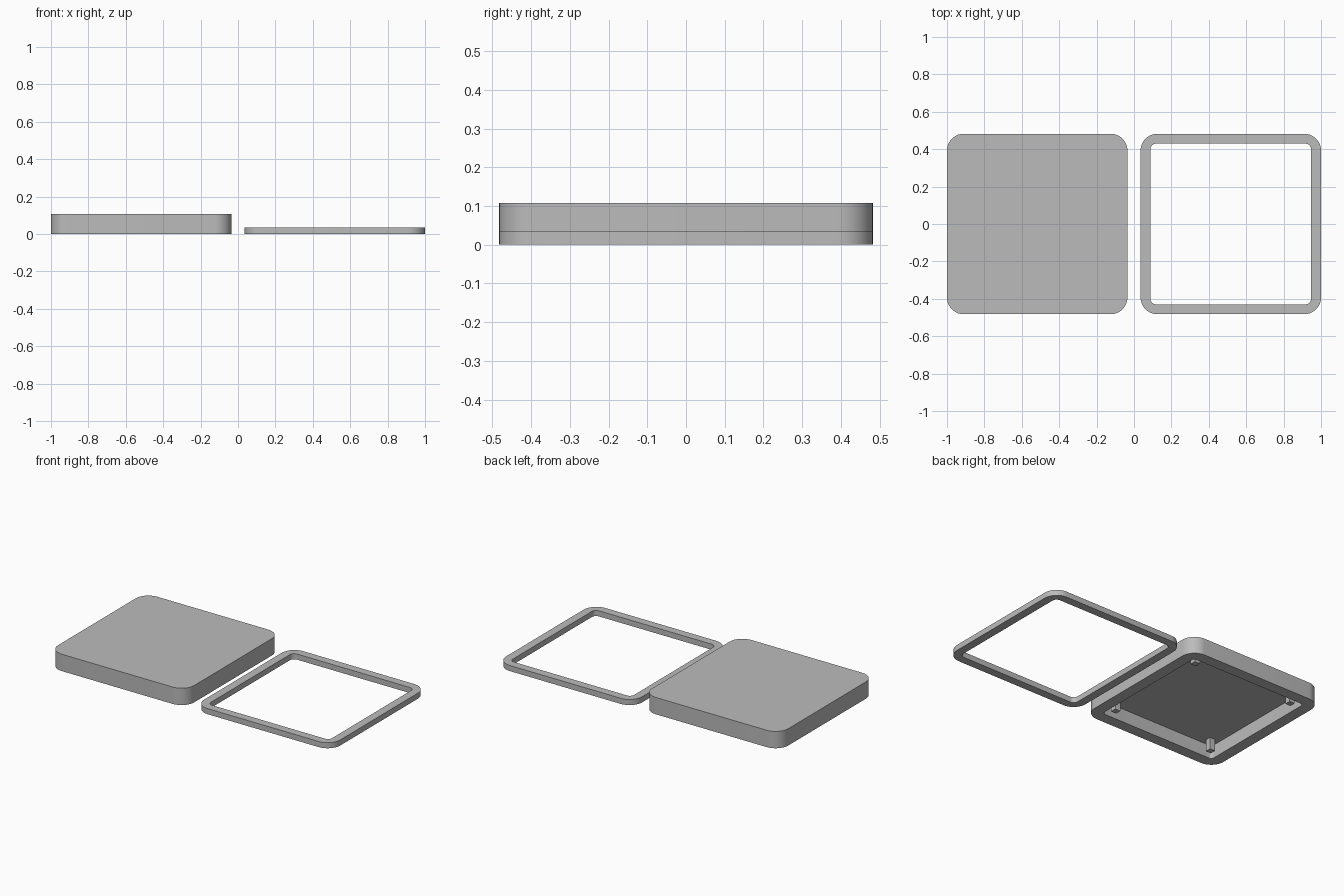
import bpy
import bmesh
from math import cos, sin, pi, radians

cube = bpy.data.objects.get("Cube")
if cube:
    bpy.data.objects.remove(cube, do_unlink=True)

grey = bpy.data.materials.new("plain grey")
grey.use_nodes = True
grey.diffuse_color = (0.5, 0.5, 0.5, 1)
grey.node_tree.nodes["Principled BSDF"].inputs["Base Color"].default_value = (0.5, 0.5, 0.5, 1)

HALF = 0.4825       # half width of both parts
CENTRE = 0.5175     # distance of each part from the middle
CORNER = 0.09
STEPS = 12          # segments per rounded corner


def rounded_loop(bm, half, radius, z):
    """Ring of vertices around a rounded square."""
    verts = []
    for quarter in range(4):
        mid = (quarter + 0.5) * pi / 2
        cx = (half - radius) * (1 if cos(mid) > 0 else -1)
        cy = (half - radius) * (1 if sin(mid) > 0 else -1)
        for i in range(STEPS + 1):
            a = (quarter + i / STEPS) * pi / 2
            verts.append(bm.verts.new((cx + radius * cos(a), cy + radius * sin(a), z)))
    return verts


def build(name, x, rings, closed):
    """Skin rings in order; join the ends, or cap them both."""
    bm = bmesh.new()
    loops = [rounded_loop(bm, *ring) for ring in rings]
    pairs = list(zip(loops, loops[1:]))
    if closed:
        pairs.append((loops[-1], loops[0]))
    else:
        bm.faces.new(loops[0])
        bm.faces.new(loops[-1])
    for a, b in pairs:
        n = len(a)
        for i in range(n):
            j = (i + 1) % n
            bm.faces.new((a[i], a[j], b[j], b[i]))
    bmesh.ops.recalc_face_normals(bm, faces=bm.faces)
    finish(bm, name, (x, 0, 0))


def finish(bm, name, location):
    mesh = bpy.data.meshes.new(name)
    bm.to_mesh(mesh)
    bm.free()
    mesh.materials.append(grey)
    obj = bpy.data.objects.new(name, mesh)
    obj.location = location
    bpy.context.collection.objects.link(obj)
    bpy.ops.object.select_all(action="DESELECT")
    obj.select_set(True)
    bpy.context.view_layer.objects.active = obj
    bpy.ops.object.shade_smooth_by_angle(angle=radians(30))


# Hollow case, open at the bottom
TOP, CEILING = 0.108, 0.085
build("case_shell", -CENTRE,
      [(HALF, CORNER, TOP), (HALF, CORNER, 0), (0.41, 0.02, 0), (0.41, 0.02, CEILING)],
      closed=False)

# Corner posts hanging from the inside of the case
POST, POST_BOTTOM, POST_OFFSET = 0.038, 0.01, 0.356
for sx, side in ((-1, "right"), (1, "left")):
    for sy, end in ((-1, "front"), (1, "back")):
        bm = bmesh.new()
        bmesh.ops.create_cube(bm, size=1)
        bmesh.ops.scale(bm, vec=(POST, POST, CEILING - POST_BOTTOM), verts=bm.verts)
        finish(bm, f"post_{end}_{side}",
               (-CENTRE + sx * POST_OFFSET, sy * POST_OFFSET, (CEILING + POST_BOTTOM) / 2))

# Flat open frame
RIM = 0.036
build("bezel_frame", CENTRE,
      [(HALF, CORNER, RIM), (HALF, CORNER, 0), (0.4295, 0.03, 0), (0.4295, 0.03, RIM)],
      closed=True)
